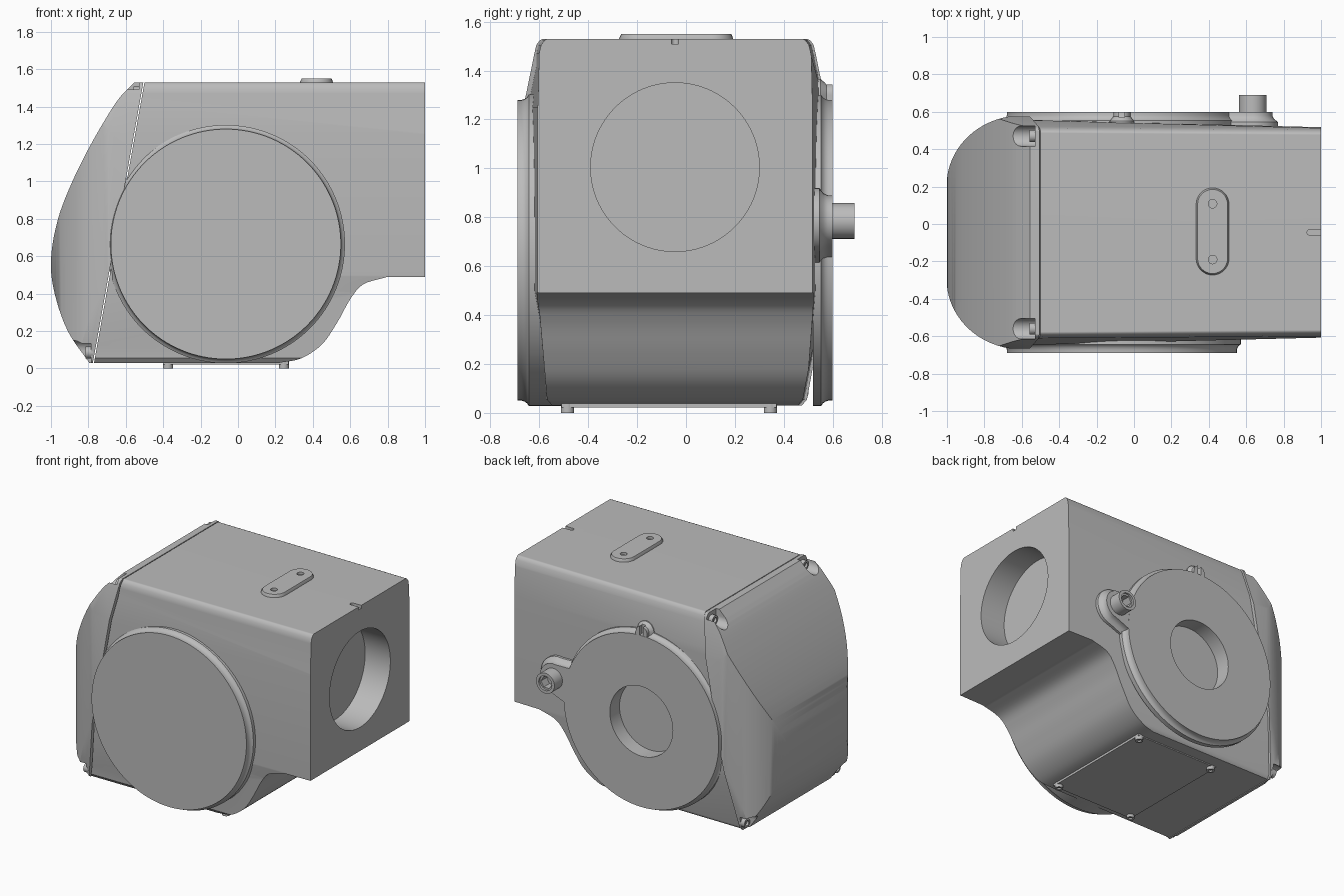
import bpy, bmesh, math
from mathutils import Vector

if "Cube" in bpy.data.objects:
    bpy.data.objects.remove(bpy.data.objects["Cube"])

CY = -0.045          # middle plane of the housing
BX, BZ = -0.065, 0.665   # axis of the round side bosses

grey = bpy.data.materials.new("light_grey")
grey.use_nodes = True
GREY = (0.5, 0.5, 0.5, 1)
grey.diffuse_color = GREY
grey.node_tree.nodes["Principled BSDF"].inputs["Base Color"].default_value = GREY


# ---------- helpers ----------
def place(axis, u, v, w):
    return {"x": (w, u, v), "y": (u, w, v), "z": (u, v, w)}[axis]


def loft(name, rings):
    """Skin a list of equal-length point rings and cap both ends."""
    bm = bmesh.new()
    rows = [[bm.verts.new(p) for p in ring] for ring in rings]
    n = len(rows[0])
    for a, b in zip(rows, rows[1:]):
        for i in range(n):
            j = (i + 1) % n
            bm.faces.new((a[i], a[j], b[j], b[i]))
    bm.faces.new(rows[0])
    bm.faces.new(rows[-1])
    bmesh.ops.connect_verts_nonplanar(bm, angle_limit=0.001, faces=bm.faces[:])
    bmesh.ops.recalc_face_normals(bm, faces=bm.faces[:])
    mesh = bpy.data.meshes.new(name)
    bm.to_mesh(mesh)
    bm.free()
    mesh.materials.append(grey)
    ob = bpy.data.objects.new(name, mesh)
    bpy.context.collection.objects.link(ob)
    return ob


def prism(name, pts, axis, lo, hi):
    return loft(name, [[place(axis, u, v, w) for u, v in pts] for w in (lo, hi)])


def circle(c, r, n=64):
    return [(c[0] + r * math.cos(2 * math.pi * i / n),
             c[1] + r * math.sin(2 * math.pi * i / n)) for i in range(n)]


def capsule(p, q, r, r2=None, n=16):
    """Rounded bar outline from p (radius r) to q (radius r2)."""
    a0 = math.atan2(p[1] - q[1], p[0] - q[0])
    pts = []
    for c, rad, start in ((p, r, a0 - math.pi / 2), (q, r2 or r, a0 + math.pi / 2)):
        for i in range(n + 1):
            a = start + math.pi * i / n
            pts.append((c[0] + rad * math.cos(a), c[1] + rad * math.sin(a)))
    return pts


def turned(name, c, axis, steps, n=64):
    """Round part from (radius, height) steps along an axis."""
    return loft(name, [[place(axis, u, v, w) for u, v in circle(c, r, n)] for r, w in steps])


def boolean(ob, cutter, op="DIFFERENCE", keep=False):
    mod = ob.modifiers.new("cut", "BOOLEAN")
    mod.object, mod.operation, mod.solver = cutter, op, "EXACT"
    bpy.context.view_layer.update()
    mesh = bpy.data.meshes.new_from_object(
        ob.evaluated_get(bpy.context.evaluated_depsgraph_get()))
    ob.modifiers.clear()
    ob.data = mesh
    if not keep:
        bpy.data.objects.remove(cutter)


def spline(pts, steps=5):
    """Smooth path through the points."""
    v = [Vector(p) for p in pts]
    v = [2 * v[0] - v[1]] + v + [2 * v[-1] - v[-2]]
    out = []
    for a, b, c, d in zip(v, v[1:], v[2:], v[3:]):
        for i in range(steps):
            t = i / steps
            out.append(tuple(0.5 * (2 * b + (c - a) * t + (2 * a - 5 * b + 4 * c - d) * t * t
                                    + (3 * b - a - 3 * c + d) * t ** 3)))
    return out + [tuple(pts[-1])]


def section(x, bottom, mid, top):
    """Drafted cross-section of the housing with rounded edges."""
    half = [(bottom - 0.03, 0.02), (bottom, 0.055), (mid, 0.5), (mid, 1.25), (top, 1.47),
            (top - 0.008, 1.505), (top - 0.022, 1.524), (top - 0.045, 1.535)]
    return ([(x, CY + h, z) for h, z in half] +
            [(x, CY - h, z) for h, z in reversed(half)])


# ---------- main housing ----------
outline = [(-0.5, 1.53), (-0.77, 0.03)]
outline += spline([(0.22, 0.03), (0.34, 0.055), (0.45, 0.13), (0.53, 0.245), (0.6, 0.37),
                   (0.67, 0.45), (0.8, 0.49)])
outline += [(1, 0.49), (1, 1.53)]
body = prism("housing", outline, "y", -0.9, 0.9)
boolean(body, loft("taper", [section(-1.1, 0.53, 0.615, 0.57),
                             section(1.1, 0.52, 0.56, 0.555)]), "INTERSECT")
boolean(body, turned("bore", (CY, 1.005), "x", [(0.345, 0.8), (0.345, 1.1)], 96))
boolean(body, prism("notch", capsule((1.1, CY), (0.94, CY), 0.015), "z", 1.508, 1.6))

# ---------- rounded end cover ----------
outline = [(-0.776, 0.03), (-0.506, 1.53)]
outline += spline([(-0.555, 1.53), (-0.65, 1.425), (-0.78, 1.21), (-0.89, 0.99), (-0.965, 0.79),
                   (-1, 0.58), (-0.98, 0.4), (-0.91, 0.2), (-0.795, 0.03)])
cover = prism("end_cover", outline, "y", -0.9, 0.9)
boolean(cover, loft("taper", [section(-1.1, 0.54, 0.62, 0.575),
                              section(0, 0.54, 0.62, 0.575)]), "INTERSECT")
corner = [(-0.6 - 0.402 * math.sin(a), 0.25 + 0.375 * math.cos(a))
          for a in [math.pi / 2 * i / 20 for i in range(21)]]
plan = [(-0.3, CY + 0.625)] + [(x, CY + h) for x, h in corner]
plan += [(x, CY - h) for x, h in reversed(corner)] + [(-0.3, CY - 0.625)]
boolean(cover, prism("plan", plan, "z", -0.1, 1.7), "INTERSECT")

# cover screws in their pockets
for level, z, far, x0, x1 in (("upper", 1.485, 1.7, -0.75, -0.53),
                              ("lower", 0.095, -0.2, -1.05, -0.785)):
    for side, y in (("left", CY + 0.515), ("right", CY - 0.515)):
        boolean(cover, prism("pocket", capsule((y, z), (y, far), 0.055), "x", x0, x1))
        turned(f"{level}_{side}_screw", (y, z - 0.01), "x",
               [(0.032, x1 + 0.01), (0.032, x1 - 0.03), (0.018, x1 - 0.03),
                (0.018, x1 - 0.015)], 24)

# ---------- side bosses ----------
turned("front_boss", (BX, BZ), "y", [(0.615, -0.69), (0.615, -0.672), (0.619, -0.66),
                                     (0.626, -0.65), (0.637, -0.643), (0.637, -0.5)], 128)
back = turned("back_boss", (BX, BZ), "y", [(0.615, 0.6), (0.615, 0.582), (0.619, 0.57),
                                           (0.626, 0.56), (0.637, 0.553), (0.637, 0.52)], 128)
hole = turned("hole", (BX, BZ), "y", [(0.25, 0.49), (0.25, 0.7)])
boolean(back, hole, keep=True)
boolean(body, hole)

# ear and hollow port on the back
port = (0.635, 0.785)
loft("port_ear", [[place("y", u, v, w) for u, v in capsule(port, (0.4, 0.74), r, r + 0.05)]
                  for r, w in ((0.105, 0.599), (0.105, 0.58), (0.113, 0.562),
                               (0.135, 0.545), (0.135, 0.46))])
tube = turned("port_tube", port, "y", [(0.073, 0.5), (0.073, 0.69), (0.052, 0.69),
                                       (0.052, 0.675)], 40)
boolean(tube, prism("hexagon", circle(port, 0.044, 6), "y", 0.61, 0.8))

# slotted locating tab on the back
tab = loft("locating_tab", [[place("y", u, v, w) for u, v in capsule((BX, 1.3), (BX, 1.15), r)]
                            for r, w in ((0.045, 0.599), (0.045, 0.575), (0.065, 0.55),
                                         (0.065, 0.5))])
boolean(tab, prism("slot", capsule((BX, 1.4), (BX, 1.26), 0.014), "y", 0.57, 0.7))

# ---------- top plate ----------
plate = loft("top_plate", [[place("z", u, v, w) for u, v in
                            capsule((0.42, 0.105), (0.42, -0.185), r)]
                           for r, w in ((0.088, 1.52), (0.088, 1.532), (0.08, 1.55))])
for y in (0.108, -0.19):
    boolean(plate, turned("screw_hole", (0.42, y), "z", [(0.023, 1.533), (0.023, 1.6)], 24))

# ---------- base plate and feet ----------
prism("base_plate", [(-0.4, -0.51), (0.27, -0.51), (0.27, 0.37), (-0.4, 0.37)], "z", 0.022, 0.04)
for end, x in (("rear", -0.375), ("fore", 0.245)):
    for side, y in (("left", 0.345), ("right", -0.485)):
        turned(f"{end}_{side}_foot", (x, y), "z", [(0.027, 0.04), (0.027, 0), (0.014, 0),
                                                   (0.014, 0.012)], 24)

# ---------- shading ----------
for ob in bpy.context.scene.objects:
    ob.select_set(ob.type == "MESH")
bpy.context.view_layer.objects.active = body
bpy.ops.object.shade_smooth_by_angle(angle=math.radians(32))
for ob in (body, cover):
    mod = ob.modifiers.new("weighted_normals", "WEIGHTED_NORMAL")
    mod.keep_sharp = True
